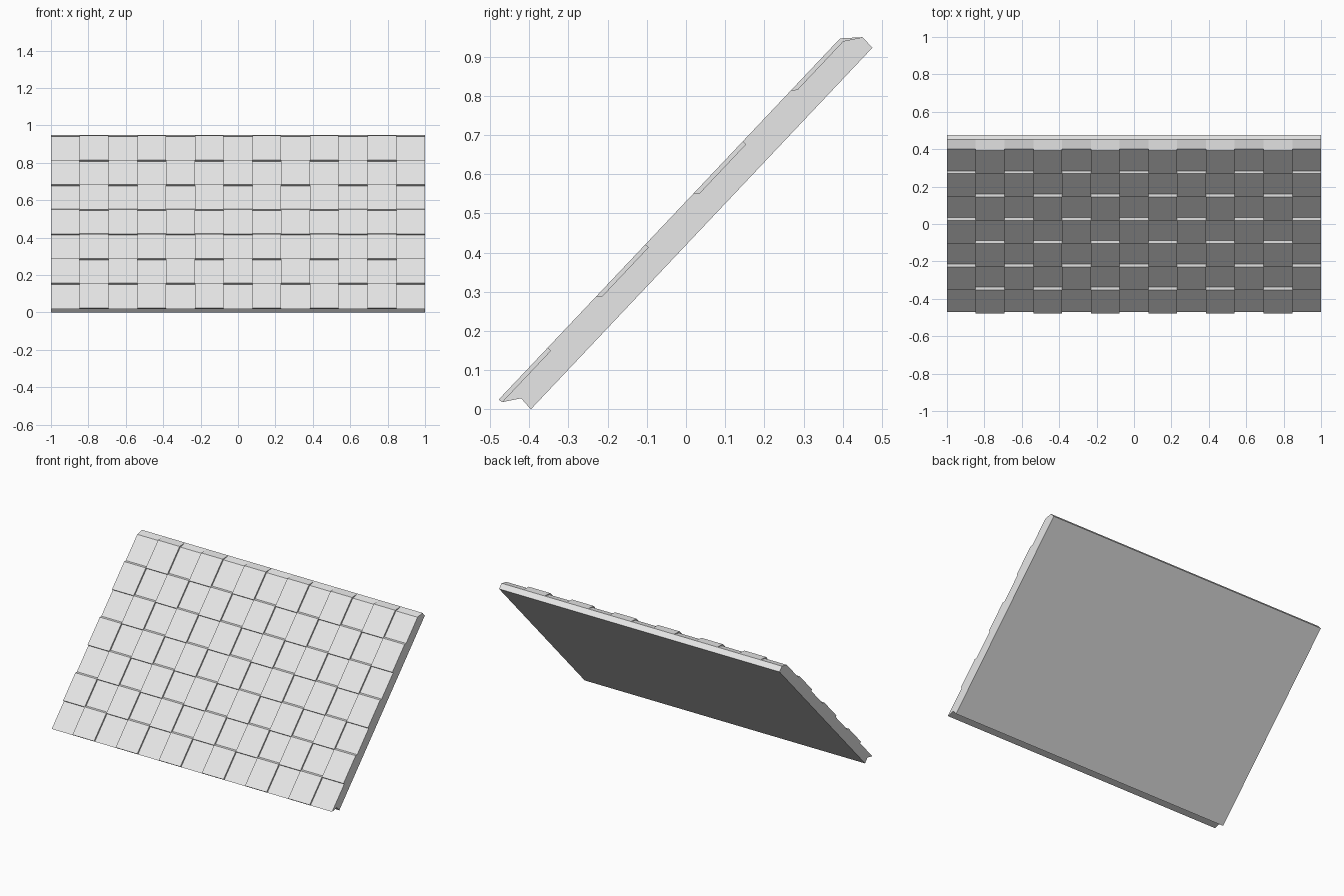
import bpy

cube = bpy.data.objects.get("Cube")
if cube:
    bpy.data.objects.remove(cube, do_unlink=True)

COLS, ROWS = 13, 7
WIDTH = 2 / COLS
STEP = (0.1245, 0.1317)      # offset from one course to the next (y, z)
TIP = (-0.478, 0.025)        # lower edge of a raised shingle
LOW_TIP = (-0.470, 0.018)    # lower edge of a flush shingle
HEEL = (-0.421, 0.028)       # where a shingle meets the deck

grey = bpy.data.materials.new("light grey")
grey.use_nodes = True
colour = (0.8, 0.8, 0.8, 1)
grey.diffuse_color = colour
grey.node_tree.nodes["Principled BSDF"].inputs["Base Color"].default_value = colour


def along(point, row):
    """Move a (y, z) point up the slope by a number of courses."""
    return (point[0] + STEP[0] * row, point[1] + STEP[1] * row)


def add_prism(verts, faces, profile, x0, x1):
    """Extrude a clockwise (y, z) profile from x0 to x1."""
    n, base = len(profile), len(verts)
    verts += [(x, y, z) for x in (x0, x1) for y, z in profile]
    faces.append([base + i for i in range(n)])
    faces.append([base + n + i for i in reversed(range(n))])
    for i in range(n):
        j = (i + 1) % n
        faces.append([base + i, base + n + i, base + n + j, base + j])


def make_object(name, verts, faces):
    mesh = bpy.data.meshes.new(name)
    mesh.from_pydata(verts, [], faces)
    mesh.materials.append(grey)
    obj = bpy.data.objects.new(name, mesh)
    bpy.context.collection.objects.link(obj)


# Sloping deck beneath the shingles
verts, faces = [], []
deck = [HEEL, along(HEEL, ROWS), (0.476, 0.923), (-0.396, 0)]
add_prism(verts, faces, deck, -1, 1)
make_object("roof_deck", verts, faces)

# Courses of alternately raised and flush shingles
for row in range(ROWS):
    verts, faces = [], []
    for col in range(COLS):
        raised = (row + col) % 2 == 1
        tip = TIP if raised else LOW_TIP
        profile = [along(tip, row), along(tip, row + 1),
                   along(HEEL, row + 1), along(HEEL, row)]
        if raised:
            profile.append(along(LOW_TIP, row))
        x0 = -1 + col * WIDTH
        add_prism(verts, faces, profile, x0, x0 + WIDTH)
    make_object(f"shingle_course_{row + 1}", verts, faces)
